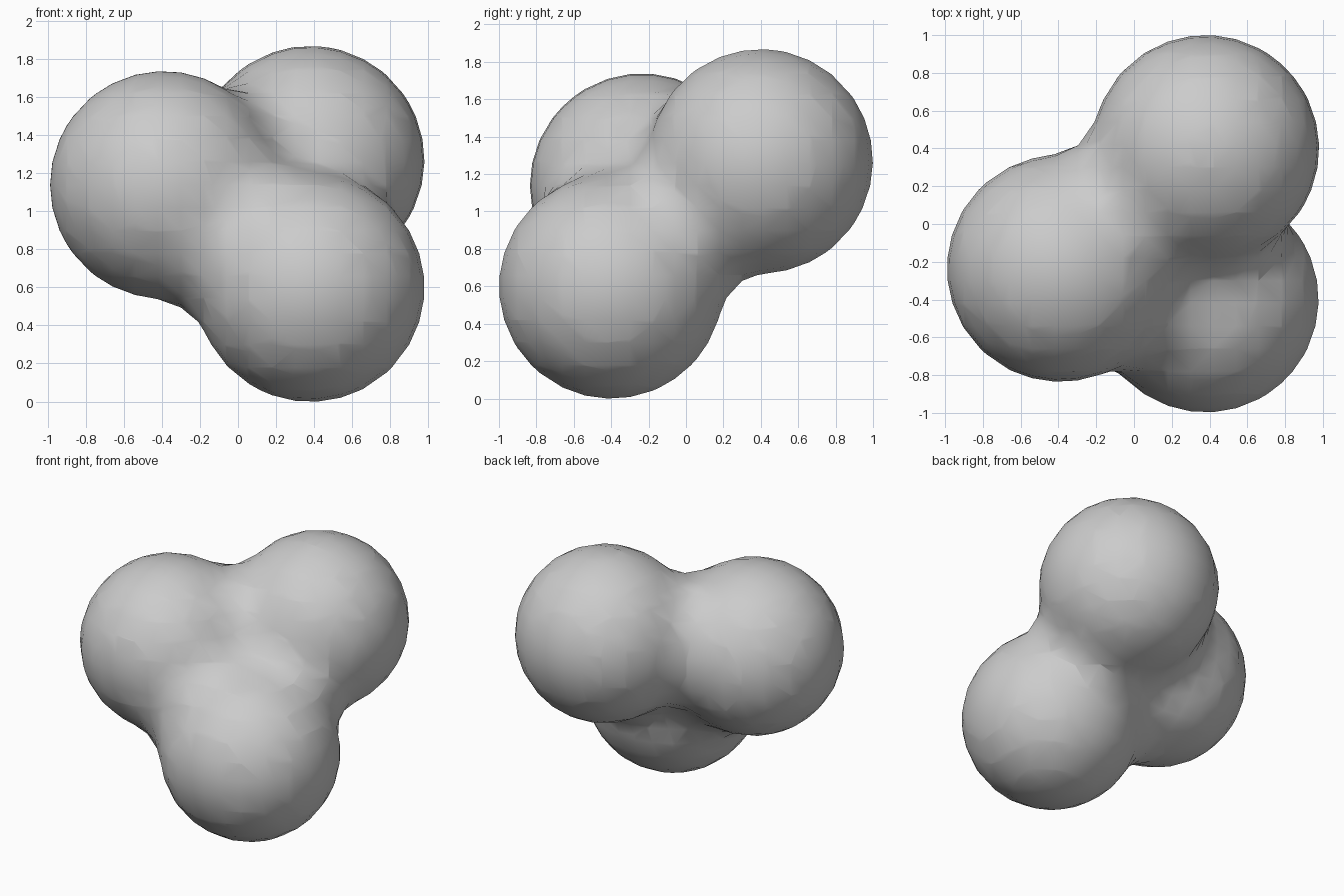
import bpy

if "Cube" in bpy.data.objects:
    bpy.data.objects.remove(bpy.data.objects["Cube"])

# Three equal balls that melt together: (centre x, y, z)
BALLS = [(-0.39, -0.235, 1.14), (0.38, 0.40, 1.27), (0.38, -0.40, 0.60)]
VISIBLE_RADIUS = 0.60
STIFFNESS = 3.5
THRESHOLD = 0.6

# Influence radius that gives the wanted visible radius
influence = VISIBLE_RADIUS / (1 - (THRESHOLD / STIFFNESS) ** (1 / 3)) ** 0.5

# Blended metaball surface
meta = bpy.data.metaballs.new("blob_field")
meta.threshold = THRESHOLD
meta.resolution = meta.render_resolution = 0.12
for centre in BALLS:
    ball = meta.elements.new(type='BALL')
    ball.co = centre
    ball.radius = influence
    ball.stiffness = STIFFNESS
field = bpy.data.objects.new("blob_field", meta)
bpy.context.collection.objects.link(field)
bpy.context.view_layer.update()

# Turn the field into a smooth mesh
graph = bpy.context.evaluated_depsgraph_get()
mesh = bpy.data.meshes.new_from_object(field.evaluated_get(graph))
blob = bpy.data.objects.new("three_lobed_blob", mesh)
bpy.context.collection.objects.link(blob)
bpy.data.objects.remove(field)
for face in mesh.polygons:
    face.use_smooth = True

# Rest on the ground
low = min(v.co.z for v in mesh.vertices)
for v in mesh.vertices:
    v.co.z -= low
